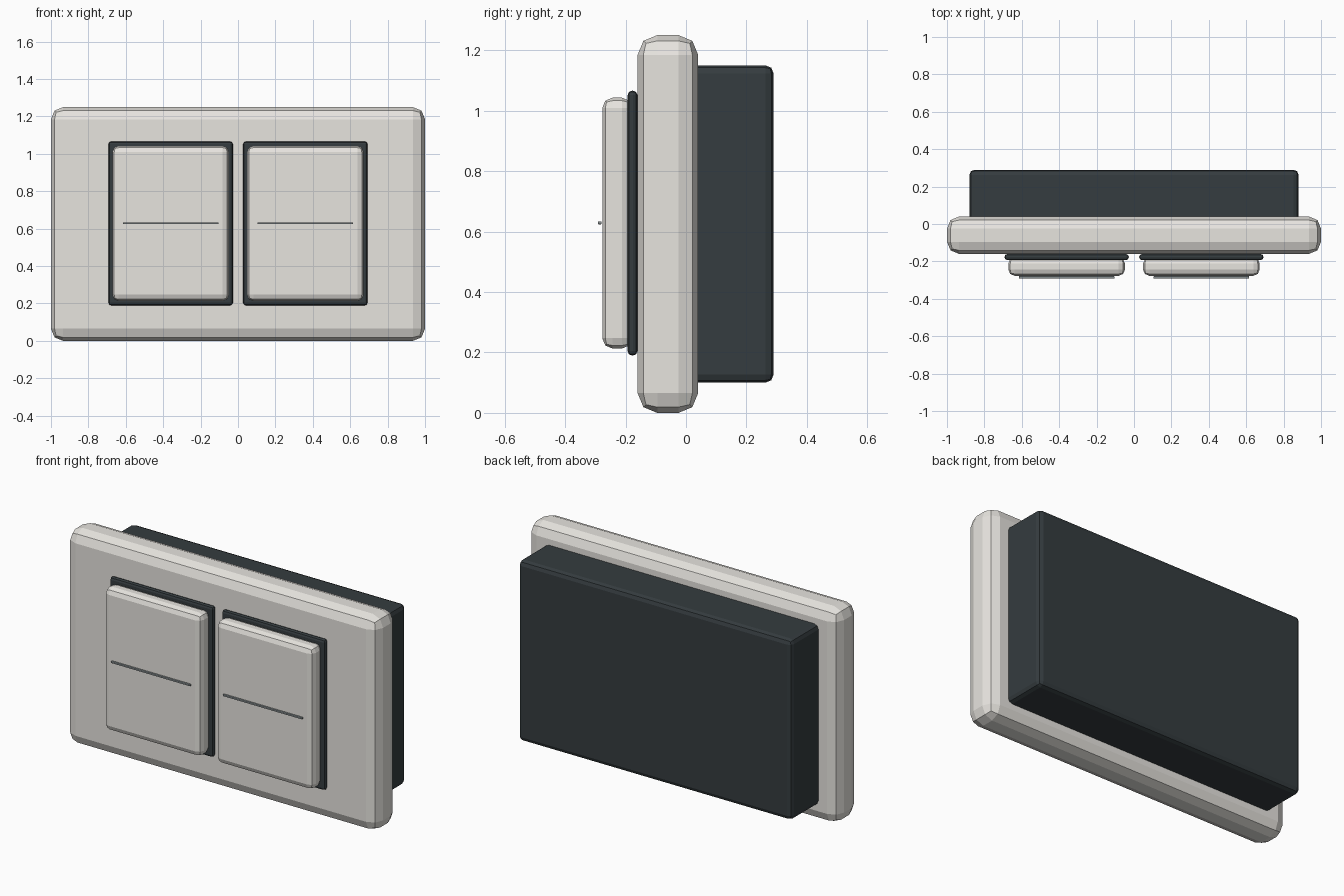
import bpy

if "Cube" in bpy.data.objects:
    bpy.data.objects.remove(bpy.data.objects["Cube"])


def material(name, rgb):
    m = bpy.data.materials.new(name)
    m.diffuse_color = (*rgb, 1)
    m.use_nodes = True
    m.node_tree.nodes["Principled BSDF"].inputs["Base Color"].default_value = m.diffuse_color
    return m


ivory = material("ivory_plastic", (0.80, 0.78, 0.74))
dark = material("dark_plastic", (0.035, 0.045, 0.05))
grey = material("groove_grey", (0.25, 0.28, 0.29))


def block(name, x, y, z, mat, bevel):
    """Bevelled box given (min, max) extents on each axis."""
    ext = (x, y, z)
    bpy.ops.mesh.primitive_cube_add(size=1, location=[(a + b) / 2 for a, b in ext])
    o = bpy.context.object
    o.name = name
    o.scale = [b - a for a, b in ext]
    bpy.ops.object.transform_apply(location=False, rotation=False, scale=True)
    o.data.materials.append(mat)
    if bevel:
        mod = o.modifiers.new("edge_bevel", 'BEVEL')
        mod.width = bevel
        mod.segments = 2
    return o


# Wall plate and the recessed box behind it
block("wall_plate", (-1, 1), (-0.16, 0.04), (0, 1.25), ivory, 0.065)
block("back_box", (-0.88, 0.88), (-0.01, 0.29), (0.10, 1.15), dark, 0.027)

# Two rocker switches: dark surround, rocker and raised centre line
for side, cx in (("left", -0.36), ("right", 0.36)):
    block(side + "_surround", (cx - 0.332, cx + 0.332), (-0.193, -0.161),
          (0.19, 1.066), dark, 0.014)
    block(side + "_rocker", (cx - 0.312, cx + 0.312), (-0.277, -0.178),
          (0.213, 1.043), ivory, 0.034)
    block(side + "_centre_line", (cx - 0.255, cx + 0.255), (-0.291, -0.279),
          (0.624, 0.634), grey, 0.002)
